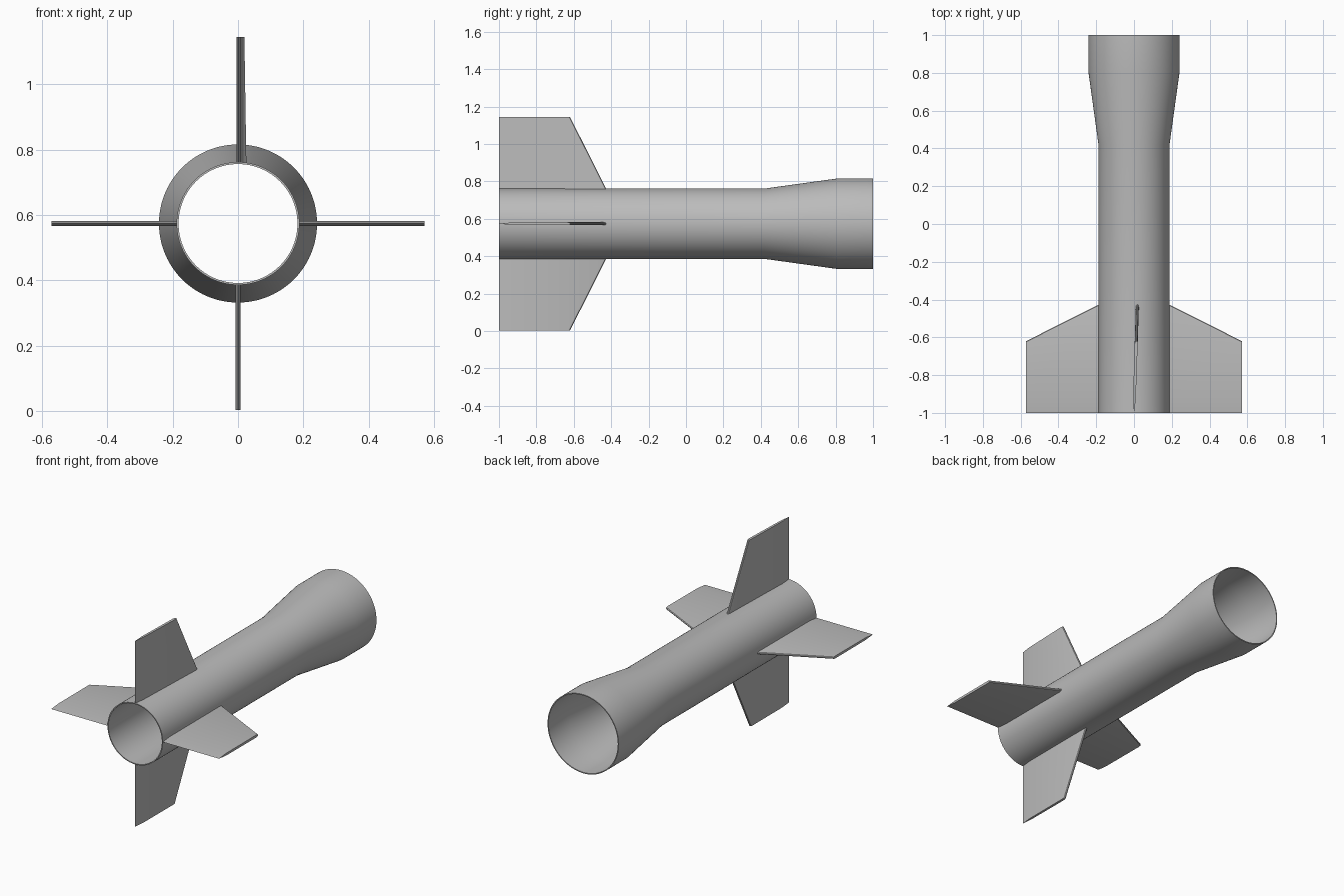
import bpy, bmesh, math
from mathutils import Matrix, Vector

cube = bpy.data.objects.get("Cube")
if cube:
    bpy.data.objects.remove(cube, do_unlink=True)

AXIS_Z = 0.574
SIDES = 96

grey = bpy.data.materials.new("plain grey")
grey.use_nodes = True
COLOUR = (0.5, 0.5, 0.5, 1)
grey.diffuse_color = COLOUR
grey.node_tree.nodes["Principled BSDF"].inputs["Base Color"].default_value = COLOUR


def finish(name, bm, angle):
    """Turn a bmesh into a shaded object."""
    bmesh.ops.recalc_face_normals(bm, faces=bm.faces)
    mesh = bpy.data.meshes.new(name)
    bm.to_mesh(mesh)
    bm.free()
    mesh.materials.append(grey)
    obj = bpy.data.objects.new(name, mesh)
    bpy.context.collection.objects.link(obj)
    bpy.ops.object.select_all(action='DESELECT')
    obj.select_set(True)
    bpy.context.view_layer.objects.active = obj
    bpy.ops.object.shade_smooth_by_angle(angle=math.radians(angle))
    return obj


def bridge(bm, a, b):
    for i in range(len(a)):
        j = (i + 1) % len(a)
        bm.faces.new((a[i], a[j], b[j], b[i]))


# Hollow body: closed wall profile (y, radius) revolved around the long axis
outer = [(-1, 0.188), (0.42, 0.188), (0.81, 0.242), (1, 0.242)]
wall = 0.006
profile = outer + [(y, r - wall) for y, r in reversed(outer)]
bm = bmesh.new()
rings = []
for y, r in profile:
    angles = [math.tau * i / SIDES for i in range(SIDES)]
    rings.append([bm.verts.new((r * math.cos(a), y, AXIS_Z + r * math.sin(a)))
                  for a in angles])
for k, ring in enumerate(rings):
    bridge(bm, ring, rings[(k + 1) % len(rings)])
finish("body_tube", bm, 30)


# Fin: sharp edge at the front, rounded swept edge behind
def fin_section(bm, radius, lead):
    half = [(-0.93, 0.007), (lead - 0.014, 0.008),
            (lead - 0.004, 0.006), (lead, 0.002)]
    loop = [(-1, 0.0)] + half + [(y, -t) for y, t in reversed(half)]
    return [bm.verts.new((radius, y, t)) for y, t in loop]


def add_fin(name, turn, yaw=0):
    bm = bmesh.new()
    root = fin_section(bm, 0.184, -0.425)
    tip = fin_section(bm, 0.571, -0.62)
    bridge(bm, root, tip)
    bm.faces.new(root)
    bm.faces.new(list(reversed(tip)))
    # Roll around the body, then twist about the front edge
    hinge = Matrix.Translation(Vector((0, -1, 0)))
    twist = hinge @ Matrix.Rotation(math.radians(yaw), 4, 'Z') @ hinge.inverted()
    roll = Matrix.Rotation(math.radians(-turn), 4, 'Y')
    lift = Matrix.Translation(Vector((0, 0, AXIS_Z)))
    bm.transform(lift @ twist @ roll)
    finish(name, bm, 30)


add_fin("left_fin", 0)
add_fin("top_fin", 90, yaw=-1.8)
add_fin("right_fin", 180)
add_fin("bottom_fin", 270)
